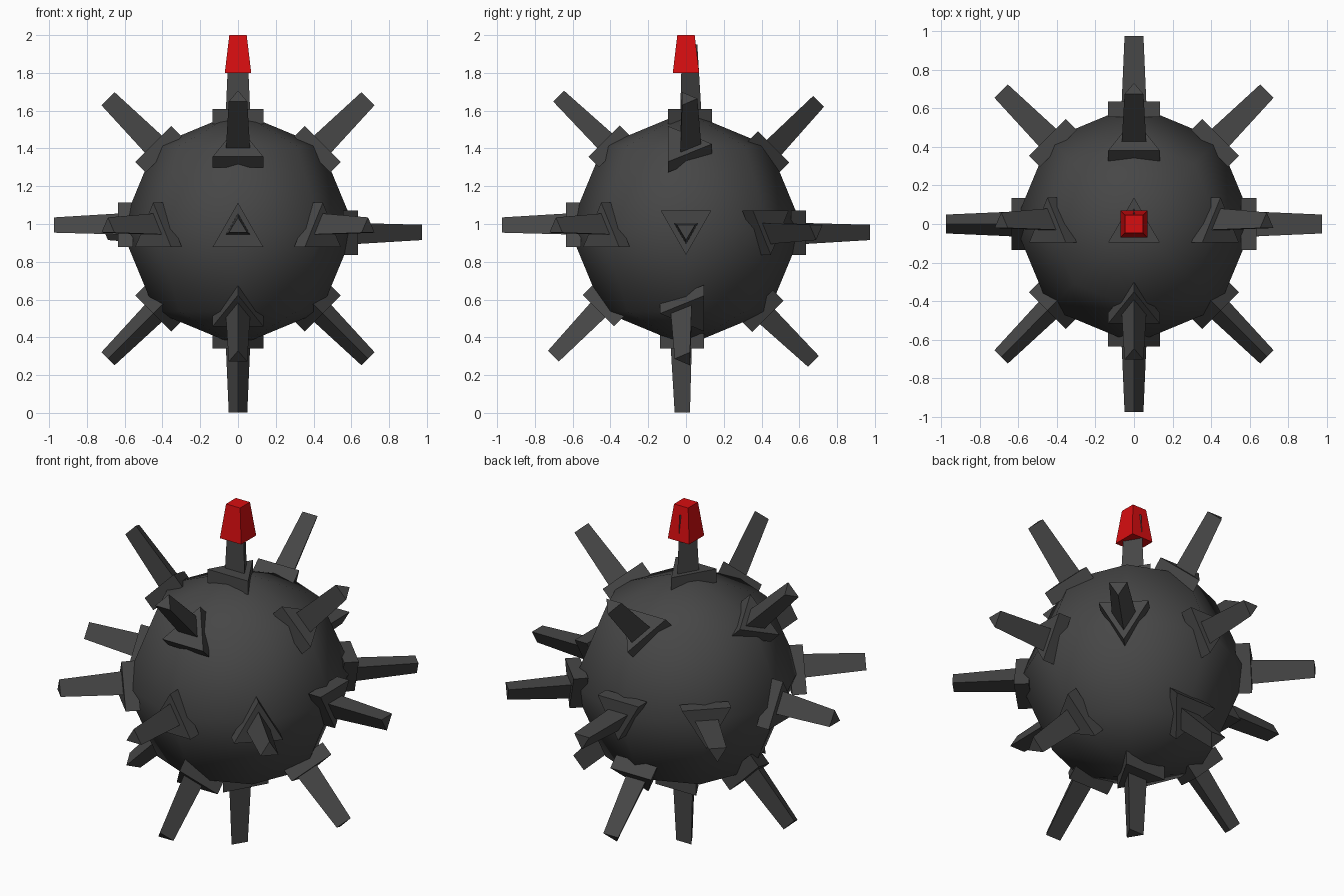
import bpy, bmesh, math
from mathutils import Vector

if "Cube" in bpy.data.objects:
    bpy.data.objects.remove(bpy.data.objects["Cube"])

CZ = 0.975          # height of the ball centre
R = 0.62            # ball radius


def material(name, rgb):
    m = bpy.data.materials.new(name)
    m.diffuse_color = (*rgb, 1)
    m.use_nodes = True
    m.node_tree.nodes["Principled BSDF"].inputs["Base Color"].default_value = m.diffuse_color
    return m


iron = material("dark iron", (0.062, 0.062, 0.062))
red = material("red", (0.68, 0.004, 0.005))


def finish(bm, name, mat, smooth=False):
    bmesh.ops.recalc_face_normals(bm, faces=bm.faces)
    me = bpy.data.meshes.new(name)
    bm.to_mesh(me)
    bm.free()
    me.materials.append(mat)
    for p in me.polygons:
        p.use_smooth = smooth
    ob = bpy.data.objects.new(name, me)
    bpy.context.collection.objects.link(ob)
    return ob


def prism(bm, axis, apex, rings):
    """Triangular prism; rings = (distance, apex offset, base offset, half width)."""
    side = axis.cross(apex)
    centre = Vector((0, 0, CZ))
    loops = []
    for d, a, b, w in rings:
        o = centre + axis * d
        loops.append([bm.verts.new(o + apex * a),
                      bm.verts.new(o + apex * b + side * w),
                      bm.verts.new(o + apex * b - side * w)])
    lo, hi = loops
    bm.faces.new(lo)
    bm.faces.new(hi)
    for i in range(3):
        j = (i + 1) % 3
        bm.faces.new((lo[i], lo[j], hi[j], hi[i]))


# Coarse smooth ball
bm = bmesh.new()
bmesh.ops.create_uvsphere(bm, u_segments=8, v_segments=4, radius=R)
for v in bm.verts:
    v.co.z += CZ
finish(bm, "ball", iron, smooth=True)

# Directions of the spikes with the way each triangle points
spikes = []
for k in range(8):                       # ring running over top, front, bottom, back
    t = k * math.pi / 4
    spikes.append((Vector((0, -math.sin(t), math.cos(t))),
                   Vector((0, math.cos(t), math.sin(t)))))
for k in range(8):                       # level ring, skipping front and back
    t = k * math.pi / 4
    d = Vector((math.cos(t), math.sin(t), 0))
    if k in (2, 6):
        continue
    up = 1 if k in (4, 5, 7) else -1
    spikes.append((d, Vector((0, 0, up))))
for sx in (-1, 1):                       # slanted side spikes
    for sz in (-1, 1):
        spikes.append((Vector((sx, 0, sz)).normalized(), Vector((0, sz, 0))))

# Base plates and tapered spikes
plates, rods = bmesh.new(), bmesh.new()
for axis, apex in spikes:
    prism(plates, axis, apex, [(0.555, 0.138, -0.096, 0.134), (0.635, 0.138, -0.096, 0.134)])
    prism(rods, axis, apex, [(0.56, 0.085, -0.032, 0.067), (0.974, 0.06, -0.021, 0.049)])
finish(plates, "spike_plates", iron)
finish(rods, "spikes", iron)

# Red cap on the top spike
bm = bmesh.new()
bmesh.ops.create_cone(bm, cap_ends=True, segments=4, radius1=0.07 * math.sqrt(2),
                      radius2=0.046 * math.sqrt(2), depth=0.2)
s = math.sqrt(0.5)
for v in bm.verts:
    x, y = v.co.x, v.co.y
    v.co = Vector(((x - y) * s, (x + y) * s, v.co.z + 1.9))
finish(bm, "red_cap", red)
